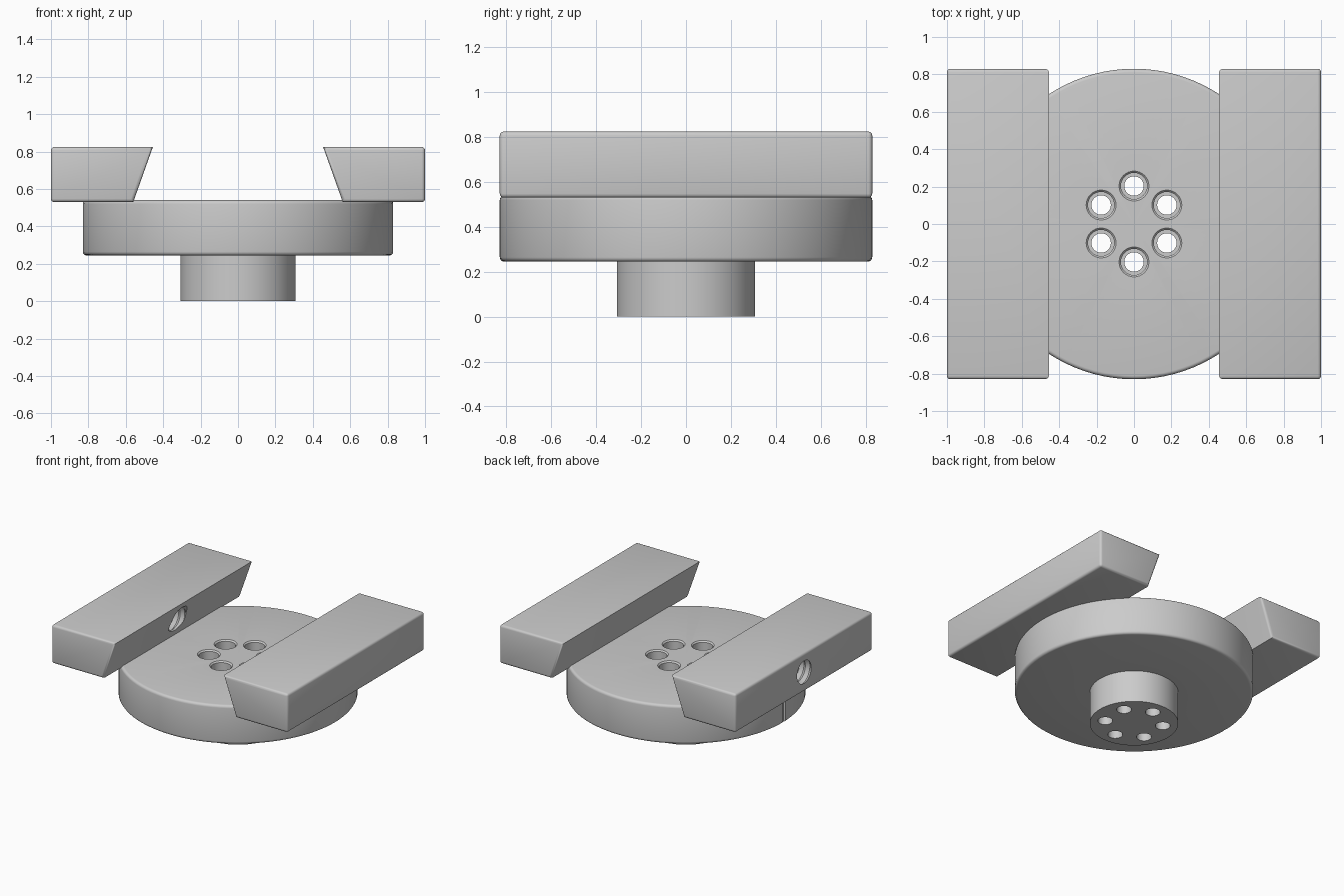
import bpy, bmesh, math
from mathutils import Matrix, Vector

cube = bpy.data.objects.get("Cube")
if cube:
    bpy.data.objects.remove(cube, do_unlink=True)

# One plain machined grey
grey = bpy.data.materials.new("machined grey")
grey.use_nodes = True
colour = (0.6, 0.6, 0.6, 1)
grey.diffuse_color = colour
grey.node_tree.nodes["Principled BSDF"].inputs["Base Color"].default_value = colour


def finish(name, bm):
    bmesh.ops.recalc_face_normals(bm, faces=bm.faces)
    mesh = bpy.data.meshes.new(name)
    bm.to_mesh(mesh)
    bm.free()
    mesh.materials.append(grey)
    obj = bpy.data.objects.new(name, mesh)
    bpy.context.collection.objects.link(obj)
    return obj


def lathe(name, profile, steps):
    """Spin an (r, z) profile, which starts and ends on the axis, about z."""
    bm = bmesh.new()
    verts = [bm.verts.new((r, 0, z)) for r, z in profile]
    edges = [bm.edges.new(pair) for pair in zip(verts, verts[1:])]
    bmesh.ops.spin(bm, geom=verts + edges, axis=(0, 0, 1), cent=(0, 0, 0),
                   angle=math.tau, steps=steps)
    bmesh.ops.remove_doubles(bm, verts=bm.verts, dist=1e-5)
    return finish(name, bm)


def activate(obj):
    bpy.ops.object.select_all(action='DESELECT')
    obj.select_set(True)
    bpy.context.view_layer.objects.active = obj


def cut(obj, cutter):
    cutter.hide_render = True
    mod = obj.modifiers.new("cut", 'BOOLEAN')
    mod.operation = 'DIFFERENCE'
    mod.solver = 'EXACT'
    mod.object = cutter
    bpy.context.view_layer.update()
    activate(obj)
    bpy.ops.object.modifier_apply(modifier=mod.name)
    bpy.data.objects.remove(cutter, do_unlink=True)


def smooth(obj):
    activate(obj)
    bpy.ops.object.shade_smooth_by_angle(angle=math.radians(35))


def fillet(r, z, size, start):
    """Quarter-round of the outline, centred at (r, z)."""
    angles = [math.radians(start + 90 * i / 4) for i in range(5)]
    return [(r + size * math.cos(a), z + size * math.sin(a)) for a in angles]


# Round base plate with its mounting stem
R, LOW, TOP, F = 0.83, 0.245, 0.54, 0.02
base = lathe("base_plate", [(0, 0), (0.308, 0), (0.308, LOW)]
             + fillet(R - F, LOW + F, F, -90)
             + fillet(R - F, TOP - F, F, 0) + [(0, TOP)], 96)

# Six counterbored screw holes
for i in range(6):
    a = math.radians(30 + 60 * i)
    hole = lathe("screw_hole_cutter",
                 [(0, -0.05), (0.052, -0.05), (0.052, 0.42), (0.07, 0.42),
                  (0.07, 0.53), (0.08, 0.54), (0.08, 0.6), (0, 0.6)], 32)
    hole.location = (0.203 * math.cos(a), 0.203 * math.sin(a), 0)
    cut(base, hole)

# Narrow alignment groove on the rim
bm = bmesh.new()
bmesh.ops.create_cube(bm, size=1, matrix=Matrix.Translation((-R, 0, 0.4))
                      @ Matrix.Diagonal((0.03, 0.035, 0.4, 1)))
cut(base, finish("groove_cutter", bm))
smooth(base)


# Dovetail rails
def rail(name, side):
    bm = bmesh.new()
    outline = [(1.0, 0.53), (0.56, 0.53), (0.455, 0.825), (1.0, 0.825)]
    face = bm.faces.new([bm.verts.new((side * x, -R, z)) for x, z in outline])
    out = bmesh.ops.extrude_face_region(bm, geom=[face])
    moved = [v for v in out["geom"] if isinstance(v, bmesh.types.BMVert)]
    bmesh.ops.translate(bm, verts=moved, vec=Vector((0, 2 * R, 0)))
    bmesh.ops.recalc_face_normals(bm, faces=bm.faces)
    # end outlines and the outer edges are softened, the inner edges stay crisp
    soft = [e for e in bm.edges
            if abs(e.verts[0].co.y - e.verts[1].co.y) < 0.1
            or abs(e.verts[0].co.x) > 0.9]
    bmesh.ops.bevel(bm, geom=soft, offset=0.018, segments=3, profile=0.5,
                    affect='EDGES', clamp_overlap=True)
    return finish(name, bm)


left_rail = rail("left_rail", 1)
right_rail = rail("right_rail", -1)

# Threaded clamp-screw hole through the right rail
PITCH = 0.05
thread = [(0, -1.075), (0.105, -1.075)]
for i in range(15):
    x = -1.05 + PITCH * i
    thread += [(0.086, x), (0.105, x + PITCH / 2)]
thread += [(0, thread[-1][1])]
cutter = lathe("thread_cutter", thread, 40)
cutter.rotation_euler = (0, math.pi / 2, 0)
cutter.location = (0, 0, 0.68)
cut(right_rail, cutter)

for part in (left_rail, right_rail):
    smooth(part)
